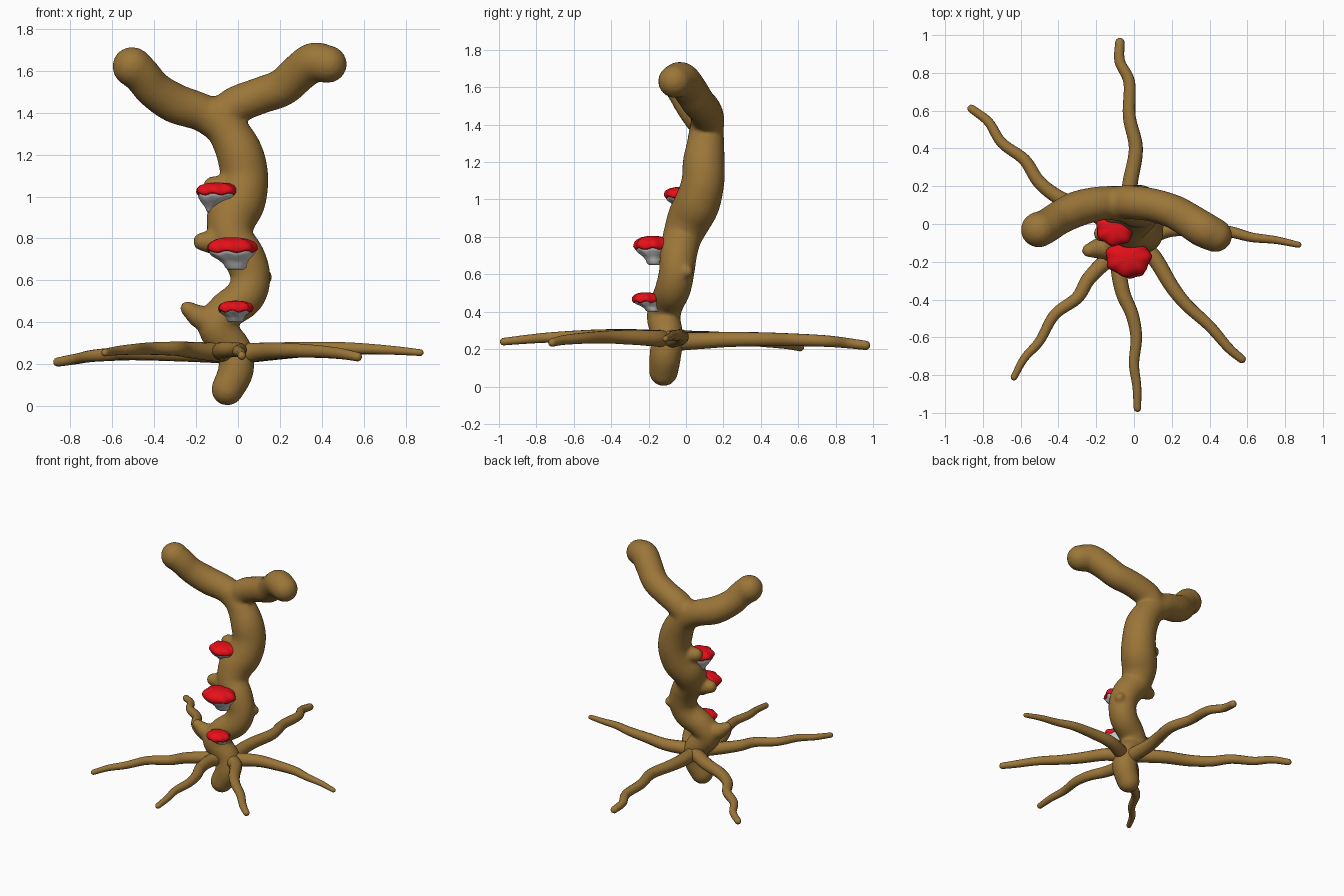
import bpy, bmesh, math
from mathutils import Vector

if "Cube" in bpy.data.objects:
    bpy.data.objects.remove(bpy.data.objects["Cube"])


def material(name, rgb):
    m = bpy.data.materials.new(name)
    m.diffuse_color = (*rgb, 1)
    m.use_nodes = True
    m.node_tree.nodes["Principled BSDF"].inputs["Base Color"].default_value = m.diffuse_color
    return m


BARK = material("bark_brown", (0.33, 0.18, 0.04))
RED = material("cap_red", (0.8, 0.005, 0.01))


def spline(pts, steps=6):
    """Catmull-Rom through (x, y, z, radius) points."""
    p = [Vector(q) for q in pts]
    p = [2 * p[0] - p[1]] + p + [2 * p[-1] - p[-2]]
    out = []
    for a, b, c, d in zip(p, p[1:], p[2:], p[3:]):
        for i in range(steps):
            t = i / steps
            out.append(0.5 * (2 * b + (c - a) * t + (2 * a - 5 * b + 4 * c - d) * t * t
                              + (3 * b - a - 3 * c + d) * t ** 3))
    return out + [p[-2]]


def skin(bm, rings):
    """Bridge rings of equal length and close both ends."""
    vs = [[bm.verts.new(v) for v in r] for r in rings]
    n = len(vs[0])
    for a, b in zip(vs, vs[1:]):
        for i in range(n):
            j = (i + 1) % n
            bm.faces.new((a[i], a[j], b[j], b[i]))
    bm.faces.new(vs[0][::-1])
    bm.faces.new(vs[-1])


def tube(bm, pts, sides):
    """Tapered tube with rounded ends."""
    s = spline(pts)
    c = [(q.xyz, q.w) for q in s]
    d0, d1 = (c[0][0] - c[1][0]).normalized(), (c[-1][0] - c[-2][0]).normalized()
    angles = [math.radians(a) for a in (22, 45, 65, 82)]
    start = [(c[0][0] + d0 * c[0][1] * math.sin(a), c[0][1] * math.cos(a)) for a in reversed(angles)]
    end = [(c[-1][0] + d1 * c[-1][1] * math.sin(a), c[-1][1] * math.cos(a)) for a in angles]
    c = start + c + end
    rings, u = [], None
    for i, (p, r) in enumerate(c):
        t = (c[min(i + 1, len(c) - 1)][0] - c[max(i - 1, 0)][0]).normalized()
        u = t.orthogonal() if u is None else u - t * u.dot(t)
        u.normalize()
        v = t.cross(u)
        rings.append([p + r * (math.cos(k * math.tau / sides) * u + math.sin(k * math.tau / sides) * v)
                      for k in range(sides)])
    skin(bm, rings)


def finish(bm, name, mat=None):
    bmesh.ops.recalc_face_normals(bm, faces=bm.faces)
    me = bpy.data.meshes.new(name)
    bm.to_mesh(me)
    bm.free()
    if mat:
        me.materials.append(mat)
    for f in me.polygons:
        f.use_smooth = True
    ob = bpy.data.objects.new(name, me)
    bpy.context.collection.objects.link(ob)
    return ob


# Trunk, forked branches and knots, blended into one surface
bm = bmesh.new()
trunk = [(-.05, -.12, .08, .078), (-.01, -.11, .17, .085), (-.02, -.10, .27, .085),
         (-.10, -.12, .37, .09), (-.06, -.10, .45, .09), (.03, -.07, .52, .095), (.06, -.05, .61, .095),
         (.03, -.04, .71, .10), (-.03, -.02, .80, .105), (-.03, .02, .90, .12), (.01, .06, .98, .122),
         (.03, .09, 1.09, .115), (.01, .095, 1.20, .112), (-.04, .105, 1.30, .10), (-.11, .11, 1.39, .09)]
left_branch = [(-.06, .11, 1.33, .09), (-.17, .11, 1.40, .09), (-.30, .08, 1.445, .095),
               (-.40, .03, 1.51, .09), (-.46, -.01, 1.58, .09), (-.505, -.03, 1.62, .095)]
right_branch = [(-.08, .11, 1.36, .09), (-.02, .115, 1.43, .09), (.10, .10, 1.48, .088),
                (.21, .065, 1.52, .09), (.29, .02, 1.59, .092), (.36, -.025, 1.64, .095), (.43, -.06, 1.632, .09)]
knots = [[(-.12, -.12, .40, .07), (-.19, -.13, .43, .055), (-.24, -.14, .465, .037)],
         [(-.08, -.03, .78, .07), (-.17, -.05, .785, .045)],
         [(.07, -.03, .61, .06), (.13, .005, .615, .035)],
         [(-.02, .06, 1.04, .07), (-.12, .05, 1.05, .047)]]
for path in [trunk, left_branch, right_branch] + knots:
    tube(bm, path, 24)
wood = finish(bm, "trunk", BARK)
rm = wood.modifiers.new("blend", 'REMESH')
rm.mode = 'VOXEL'
rm.voxel_size = 0.012
rm.use_smooth_shade = True
sm = wood.modifiers.new("soften", 'SMOOTH')
sm.factor = 0.5
sm.iterations = 6

# Roots: plan path from the trunk outward, start and end height, tip radius
roots = {
    "back": ([(-.02, -.06), (-.03, .1), (-.02, .22), (.01, .4), (-.025, .57), (-.025, .75), (-.075, .86), (-.075, .96)], .24, .22, .025),
    "back_left": ([(0, -.08), (-.2, .05), (-.38, .13), (-.5, .22), (-.58, .34), (-.7, .43), (-.77, .54), (-.86, .61)], .25, .21, .022),
    "right": ([(0, -.1), (.18, -.03), (.34, -.03), (.5, -.04), (.62, -.07), (.75, -.085), (.87, -.11)], .25, .255, .016),
    "front_right": ([(0, -.1), (.1, -.17), (.2, -.33), (.28, -.43), (.4, -.54), (.5, -.655), (.57, -.715)], .25, .235, .022),
    "front": ([(-.05, -.1), (-.08, -.22), (-.06, -.36), (-.01, -.48), (.012, -.6), (0, -.74), (.015, -.86), (.018, -.975)], .255, .24, .02),
    "front_left": ([(0, -.08), (-.14, -.19), (-.24, -.29), (-.3, -.39), (-.42, -.48), (-.5, -.62), (-.58, -.71), (-.635, -.81)], .25, .255, .018),
}
for name, (plan, z0, z1, tip) in roots.items():
    n = len(plan) - 1
    bm = bmesh.new()
    tube(bm, [(x, y, z0 + (z1 - z0) * i / n + .022 * math.sin(math.pi * i / n),
               .05 + (tip - .05) * (i / n) ** .8) for i, (x, y) in enumerate(plan)], 14)
    finish(bm, name + "_root", BARK)


def lathe(name, centre, profile, rx, ry, lean, wave, mat=None):
    """Elliptical stack of rings; profile = (radius, height, ripple, lean share)."""
    bm = bmesh.new()
    rings = []
    for r, z, rip, sh in profile:
        ring = []
        for k in range(48):
            a = k * math.tau / 48
            w = 1 + rip * .05 * math.sin(wave * a + 1)
            ring.append((centre[0] + rx * r * w * math.cos(a) + lean[0] * sh,
                         centre[1] + ry * r * w * math.sin(a) + lean[1] * sh,
                         centre[2] + z + rip * .005 * math.cos(wave * a)))
        rings.append(ring)
    skin(bm, rings)
    finish(bm, name, mat)


# Mushrooms: rim centre, x and y radius, cap height, stem depth, stem radius, stem lean
mushrooms = {
    "upper": ((-.1, -.025, 1.025), .1, .09, .042, .10, .22, (-.03, .02)),
    "middle": ((-.03, -.178, .75), .12, .1, .055, .10, .42, (.02, .01)),
    "lower": ((-.012, -.215, .465), .082, .072, .038, .065, .5, (.0, .035)),
}
for name, (c, rx, ry, h, d, sr, lean) in mushrooms.items():
    cap = [(.8, -.004, 1, 0), (.94, -.014, 1, 0), (1.0, -.004, 1, 0), (.97, .3 * h, .8, 0),
           (.84, .62 * h, .5, 0), (.62, .85 * h, .2, 0), (.35, .97 * h, 0, 0), (.08, h, 0, 0)]
    stem = [(.9, 0, 1, 0), (.92, -.15 * d, 1, 0), (.84, -.3 * d, 1, .15), (.62, -.5 * d, .6, .5),
            (.25 + sr * .5, -.72 * d, 0, .8), (sr, -.9 * d, 0, 1), (sr * .7, -d, 0, 1)]
    lathe(name + "_mushroom_cap", c, cap, rx, ry, lean, 7, RED)
    lathe(name + "_mushroom_stem", c, stem, rx, ry, lean, 7)
